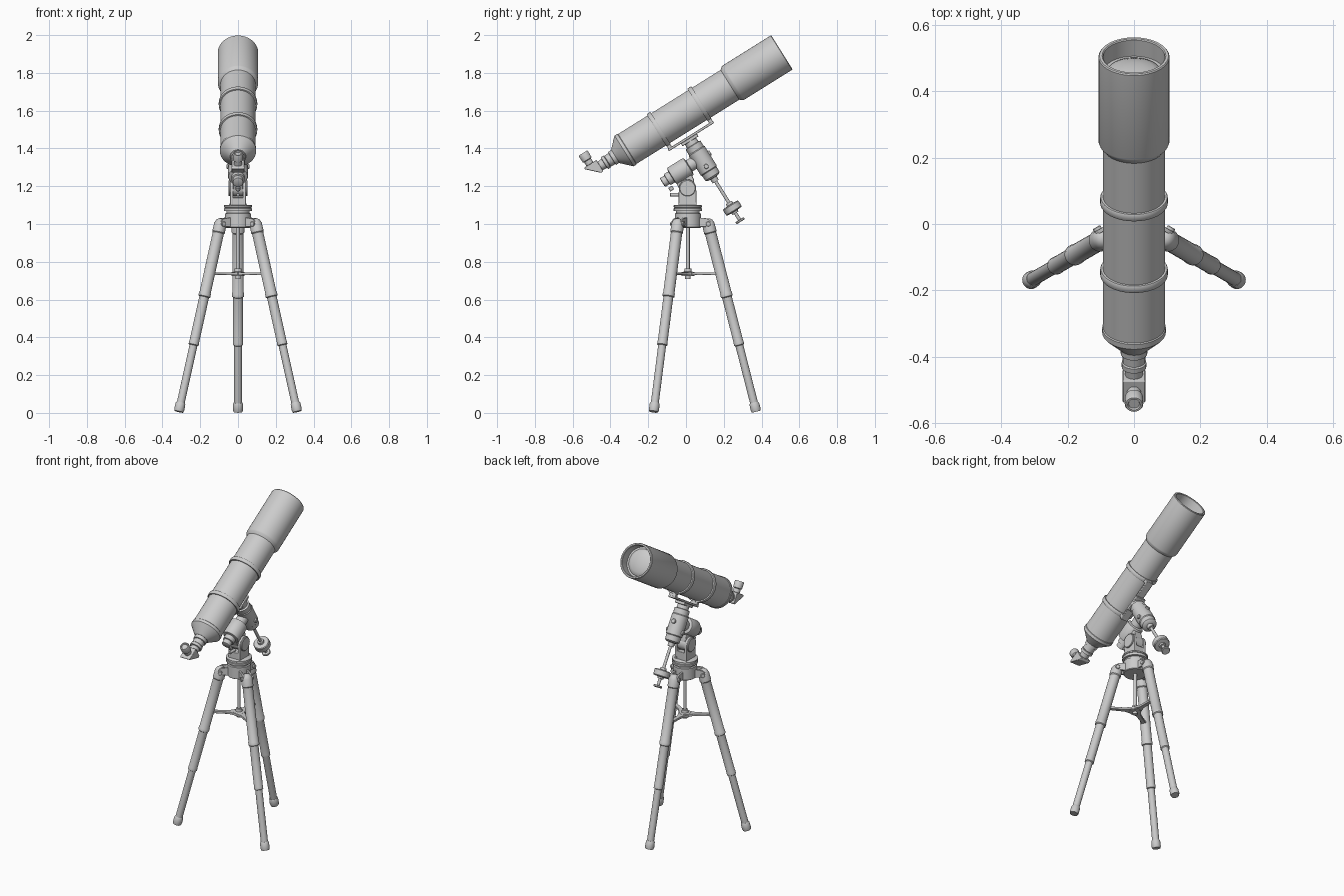
import bpy, bmesh
from math import sin, cos, pi, radians
from mathutils import Vector, Matrix

if "Cube" in bpy.data.objects:
    bpy.data.objects.remove(bpy.data.objects["Cube"])

A = radians(32)
U = Vector((0, cos(A), sin(A)))       # optical axis, towards the sky
N = Vector((0, -sin(A), cos(A)))      # perpendicular to the tube, upwards
FRONT = Vector((0, 0.508, 1.909))     # centre of the tube mouth
Z = Vector((0, 0, 1))
X = Vector((1, 0, 0))
HUB = Vector((0, 0.01, 0))            # tripod centre


def at(s, h, x=0):
    """Point s behind the mouth and h above the optical axis."""
    return FRONT - U * s + N * h + X * x


def finish(name, bm):
    bmesh.ops.remove_doubles(bm, verts=bm.verts, dist=1e-5)
    bmesh.ops.recalc_face_normals(bm, faces=bm.faces)
    me = bpy.data.meshes.new(name)
    bm.to_mesh(me)
    bm.free()
    ob = bpy.data.objects.new(name, me)
    bpy.context.collection.objects.link(ob)
    return ob


def lathe(name, profile, origin, axis, n=48, loop=False):
    """Revolve (radius, distance) pairs around an axis."""
    bm = bmesh.new()
    rot = axis.to_track_quat('Z', 'Y')
    rings = [[bm.verts.new(origin + rot @ Vector((r * cos(2 * pi * i / n), r * sin(2 * pi * i / n), t)))
              for i in range(n)] for r, t in profile]
    pairs = list(zip(rings, rings[1:] + rings[:1]))
    for a, b in pairs if loop else pairs[:-1]:
        for i in range(n):
            j = (i + 1) % n
            bm.faces.new((a[i], a[j], b[j], b[i]))
    return finish(name, bm)


def rod(name, r, t0, t1, origin, axis, c=0.003, n=32):
    """Capped cylinder with a small chamfer."""
    return lathe(name, [(0, t0), (r - c, t0), (r, t0 + c), (r, t1 - c), (r - c, t1), (0, t1)], origin, axis, n)


def prism(name, pts, depth, bevel=0.003):
    """Extrude a closed outline of 3D points by a vector."""
    bm = bmesh.new()
    f = bm.faces.new([bm.verts.new(p) for p in pts])
    ext = bmesh.ops.extrude_face_region(bm, geom=[f], use_keep_orig=True)
    bmesh.ops.translate(bm, vec=depth, verts=[v for v in ext['geom'] if isinstance(v, bmesh.types.BMVert)])
    ob = finish(name, bm)
    if bevel:
        m = ob.modifiers.new("bevel", 'BEVEL')
        m.width, m.segments = bevel, 2
    return ob


def slab(name, s0, s1, h0, h1, w):
    """Box aligned with the tube."""
    return prism(name, [at(s0, h0, -w), at(s1, h0, -w), at(s1, h1, -w), at(s0, h1, -w)], X * 2 * w)


# Optical tube
lathe("dew_shield", [(.093, .10), (.093, .003), (.096, 0), (.104, 0), (.107, .004), (.107, .303),
                     (.104, .311), (.093, .325)], FRONT, -U, 64)
lathe("objective_lens", [(0, .04), (.03, .042), (.06, .048), (.08, .057), (.082, .06), (.0935, .06)], FRONT, -U, 64)
lathe("main_tube", [(.093, .29), (.093, .965), (.096, .968), (.096, .985), (.092, .99), (.042, 1.04), (0, 1.04)],
      FRONT, -U, 64)
lathe("focuser", [(0, 1.03), (.04, 1.03), (.04, 1.06), (.034, 1.062), (.034, 1.088), (.031, 1.09), (.037, 1.092),
                  (.037, 1.108), (.028, 1.11), (.026, 1.145), (0, 1.145)], FRONT, -U)

# Star diagonal and eyepiece
prism("diagonal", [at(1.135, -.032, -.034), at(1.135, .037, -.034), at(1.21, .037, -.034), at(1.215, .03, -.034),
                   at(1.15, -.034, -.034)], X * .068)
lathe("eyepiece", [(0, .03), (.021, .03), (.021, .06), (.027, .064), (.028, .1), (.025, .106), (.019, .106),
                   (.016, .1), (0, .1)], at(1.176, 0), N)

# Tube rings with feet on the dovetail bar
for i, s in enumerate((.515, .77)):
    lathe(f"tube_ring_{i + 1}", [(.091, s - .012), (.1, s - .012), (.102, s - .009), (.102, s + .009),
                                 (.1, s + .012), (.091, s + .012)], FRONT, -U, 64, True)
    slab(f"ring_foot_{i + 1}", s - .011, s + .011, -.118, -.094, .024)
slab("dovetail_bar", .503, .785, -.127, -.114, .024)

# Declination axis: saddle, housing, shaft, counterweight
DEC = at(.66, 0)
slab("saddle", .61, .71, -.143, -.126, .034)
lathe("declination_housing", [(0, .14), (.034, .14), (.036, .165), (.046, .168), (.046, .2), (.05, .205),
                              (.05, .325), (.046, .33), (.044, .362), (.034, .37), (.02, .372), (.018, .395),
                              (0, .395)], DEC, -N)
rod("counterweight_shaft", .009, .38, .645, DEC, -N, .002, 24)
lathe("counterweight", [(0, .525), (.018, .525), (.02, .538), (.044, .54), (.048, .545), (.048, .575),
                        (.044, .58), (.02, .582), (.018, .592), (0, .592)], DEC, -N)
rod("shaft_end_cap", .026, .632, .645, DEC, -N)
rod("declination_screw", .014, .045, .058, at(.66, -.25), U, .002, 24)
for sx in (-1, 1):
    rod("declination_side_knob", .013, .04, .06, at(.66, -.3), X * sx, .002, 24)

# Polar axis housing
lathe("polar_housing", [(0, .67), (.034, .67), (.034, .735), (.05, .74), (.053, .745), (.053, .835), (.05, .842),
                        (.034, .845), (.034, .872), (.027, .874), (.027, .9), (.02, .903), (0, .903)],
      at(0, -.25), -U)
rod("polar_scale_knob", .012, .04, .062, at(.88, -.25), -N, .002, 24)

# Latitude bracket
PIVOT = Vector((0, .008, 1.19))
prism("latitude_arm", [Vector((-.026, y, z)) for y, z in
                       ((-.03, 1.175), (.045, 1.185), (.042, 1.235), (.01, 1.3), (-.075, 1.26))], X * .052)
cheek = [(-.04, 1.085), (.056, 1.085)] + [(.008 + .046 * cos(t * pi / 12), 1.19 + .046 * sin(t * pi / 12))
                                         for t in range(13)]
for x in (-.042, .026):
    prism("bracket_cheek", [Vector((x, y, z)) for y, z in cheek], X * .016, .002)
prism("bracket_base", [Vector((-.04, y, z)) for y, z in
                       ((-.038, 1.08), (.054, 1.08), (.054, 1.15), (-.038, 1.14))], X * .08)
rod("latitude_pivot", .043, -.05, .05, PIVOT, X)
rod("latitude_bolt", .009, .02, .075, Vector((0, -.01, 1.155)), Vector((0, -1, 0)), .002, 20)

# Tripod head
lathe("tripod_head", [(0, .98), (.066, .98), (.069, .983), (.069, 1.055), (.062, 1.058), (.062, 1.068), (.075, 1.07),
                      (.075, 1.082), (.071, 1.084), (.071, 1.088), (.075, 1.09), (.075, 1.098), (.072, 1.1),
                      (0, 1.1)], HUB, Z)
rod("centre_rod", .01, .71, .99, HUB, Z, .002, 24)
lathe("spreader_hub", [(0, .71), (.014, .71), (.014, .724), (.034, .726), (.034, .745), (.02, .748), (.018, .765),
                       (0, .765)], HUB, Z)

# Legs, hinges and spreader arms
for i, deg in enumerate((90, 210, 330)):
    d = Vector((cos(radians(deg)), sin(radians(deg)), 0))
    side = Z.cross(d)
    top = HUB + d * .108 + Z * 1.0
    foot = HUB + d * .362 + Z * .0065
    axis = (foot - top).normalized()
    L = (foot - top).length
    lathe(f"leg_{i + 1}", [(0, -.03), (.015, -.027), (.026, -.018), (.033, 0), (.034, .045), (.03, .05), (.03, .375),
                           (.032, .378), (.032, .396), (.026, .4), (.026, .64), (.027, .643), (.027, .66),
                           (.021, .664), (.021, L - .02), (0, L - .02)], top, axis, 32)
    lathe(f"foot_{i + 1}", [(0, L - .05), (.022, L - .05), (.026, L - .043), (.027, L - .012), (.024, L),
                            (0, L)], top, axis, 32)
    for k in (-.03, .018):
        c = HUB + side * k
        prism(f"hinge_lug_{i + 1}", [c + d * r + Z * z for r, z in
                                     ((.05, .985), (.105, .985), (.122, 1.0), (.118, 1.018), (.1, 1.03),
                                      (.05, 1.035))], side * .012, .002)
    rod(f"hinge_bolt_{i + 1}", .013, -.04, .04, top, side, .002, 24)
    outline = ((.02, -.03), (.06, -.014), (.14, -.011), (.165, -.02), (.165, .02), (.14, .011), (.06, .014),
               (.02, .03))
    prism(f"spreader_arm_{i + 1}", [HUB + d * r + side * w + Z * .73 for r, w in outline], Z * .014, .002)

bpy.ops.object.select_all(action='SELECT')
bpy.context.view_layer.objects.active = bpy.data.objects["main_tube"]
bpy.ops.object.shade_smooth_by_angle(angle=radians(35))
